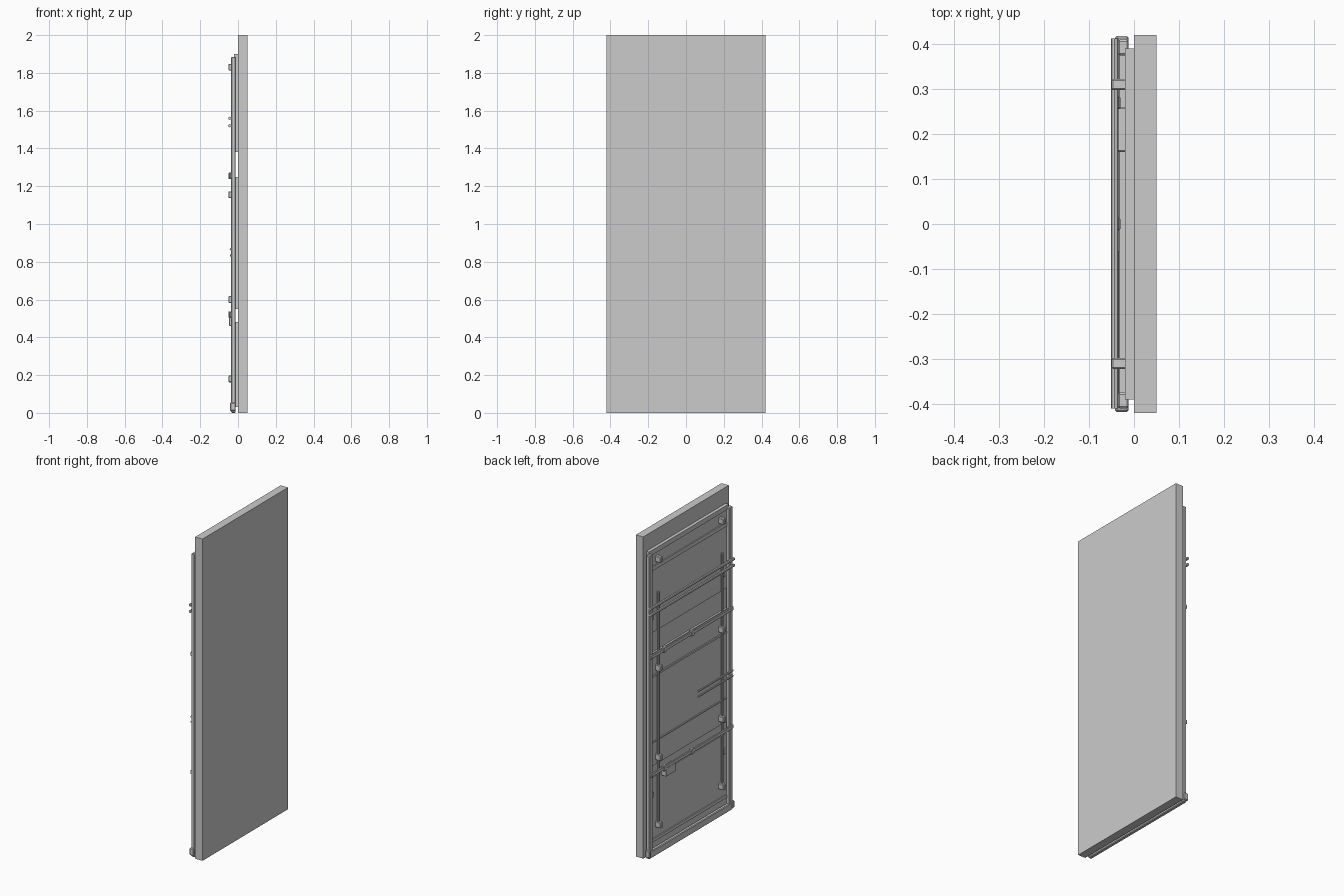
import bpy
import math

if "Cube" in bpy.data.objects:
    bpy.data.objects.remove(bpy.data.objects["Cube"])


def box(name, x, y, z, bevel=0.0):
    """Box from (min, max) ranges on each axis."""
    bpy.ops.mesh.primitive_cube_add(
        size=1, location=[(a + b) / 2 for a, b in (x, y, z)])
    ob = bpy.context.object
    ob.name = name
    ob.scale = [b - a for a, b in (x, y, z)]
    bpy.ops.object.transform_apply(location=False, rotation=False, scale=True)
    if bevel:
        m = ob.modifiers.new("bevel", "BEVEL")
        m.width = bevel
        m.segments = 1
    return ob


def cross_rod(name, x, z, y0, y1, r, sides=8):
    """Round rod running across the door along y."""
    bpy.ops.mesh.primitive_cylinder_add(
        vertices=sides, radius=r, depth=y1 - y0,
        location=(x, (y0 + y1) / 2, z), rotation=(math.pi / 2, 0, 0))
    bpy.context.object.name = name


# Door slab
box("door_slab", (0, 0.05), (-0.42, 0.42), (0, 2))

# Three thin backing panels with open gaps between them
for i, (z0, z1) in enumerate([(0.03, 0.48), (0.55, 1.25), (1.38, 1.88)]):
    box(f"backing_panel_{i}", (-0.012, 0), (-0.39, 0.39), (z0, z1))

# Head rail, sill rail and thin cross strips
box("head_rail", (-0.02, 0), (-0.39, 0.39), (1.87, 1.9))
box("sill_rail", (-0.036, -0.014), (-0.40, 0.40), (0, 0.045), 0.004)
for i, (z, h) in enumerate([(0.09, 0.02), (0.70, 0.008), (1.11, 0.012), (1.78, 0.025)]):
    box(f"cross_strip_{i}", (-0.018, -0.011), (-0.385, 0.385), (z - h / 2, z + h / 2))

# Parts repeated on both sides
for side, s in (("left", 1), ("right", -1)):
    def span(a, b):
        return tuple(sorted((s * a, s * b)))

    box(f"stile_{side}", (-0.036, -0.012), span(0.375, 0.41), (0, 1.885), 0.004)
    box(f"corner_block_{side}", (-0.042, -0.012), span(0.398, 0.418), (0.01, 0.055), 0.004)
    box(f"vertical_rod_{side}", (-0.036, -0.024), span(0.306, 0.322), (0.17, 1.63), 0.003)
    for i, z in enumerate((0.18, 0.6, 1.155, 1.83)):
        box(f"rod_clip_{side}_{i}", (-0.05, -0.012), span(0.298, 0.322),
            (z - 0.018, z + 0.018), 0.003)
    for i, z in enumerate((0.375, 1.48)):
        box(f"small_plate_{side}_{i}", (-0.02, -0.011), span(0.345, 0.37),
            (z - 0.016, z + 0.016))

# Long twin rods and short twin rods
for i, z in enumerate((1.52, 1.56)):
    cross_rod(f"long_rod_{i}", -0.043, z, -0.41, 0.413, 0.0085)
for i, z in enumerate((0.833, 0.866)):
    cross_rod(f"short_rod_{i}", -0.038, z, -0.405, -0.06, 0.006)

# Locking bars with clips
for i, z in enumerate((0.52, 1.255)):
    box(f"locking_bar_{i}", (-0.046, -0.034), (-0.405, 0.405), (z - 0.012, z + 0.012), 0.003)
    for j, y in enumerate((0, 0.27)):
        box(f"bar_clip_{i}_{j}", (-0.05, -0.03), (y - 0.014, y + 0.014),
            (z - 0.018, z + 0.018), 0.003)

# Latch box below the lower bar
box("latch_box", (-0.047, -0.012), (0.16, 0.26), (0.46, 0.515), 0.003)
